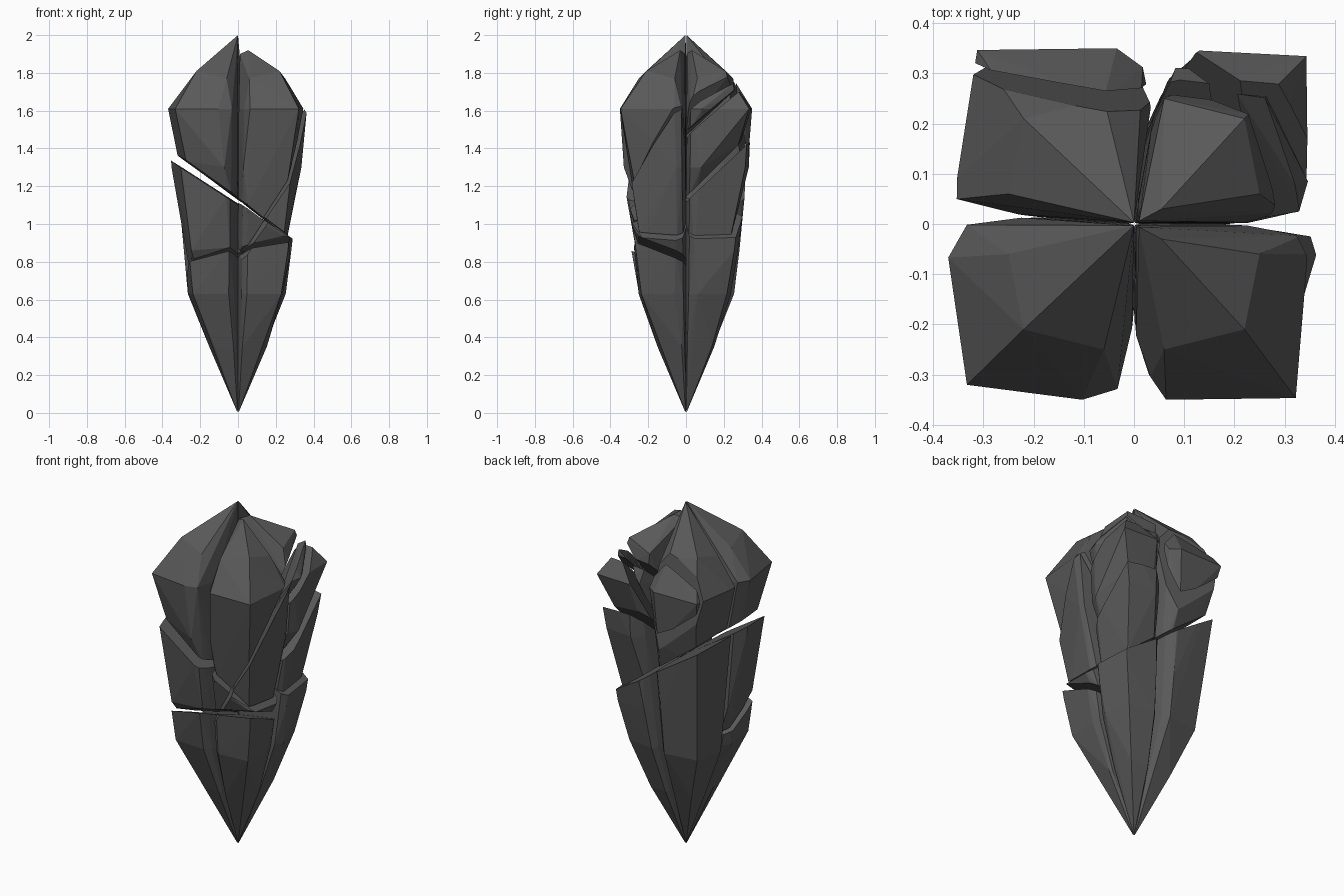
import bpy, bmesh, random
from mathutils import Vector

random.seed(7)
cube = bpy.data.objects.get("Cube")
if cube:
    bpy.data.objects.remove(cube)

stone = bpy.data.materials.new("dark_grey_stone")
stone.use_nodes = True
GREY = (0.1, 0.1, 0.1, 1)
stone.diffuse_color = GREY
bsdf = stone.node_tree.nodes["Principled BSDF"]
bsdf.inputs["Base Color"].default_value = GREY
bsdf.inputs["Roughness"].default_value = 0.9


def hull(points):
    """Convex chunk of rock around the points."""
    bm = bmesh.new()
    for p in points:
        bm.verts.new(p)
    out = bmesh.ops.convex_hull(bm, input=bm.verts[:])
    loose = {g for g in out["geom_interior"] + out["geom_unused"]
             if isinstance(g, bmesh.types.BMVert)}
    bmesh.ops.delete(bm, geom=list(loose), context='VERTS')
    return bm


def half(points, co, no, pinch):
    """Corner points on the inner side of a plane, cut edge drawn inward."""
    bm = hull(points)
    bmesh.ops.bisect_plane(bm, geom=bm.verts[:] + bm.edges[:] + bm.faces[:],
                           plane_co=co, plane_no=no, clear_outer=True)
    kept = []
    for v in bm.verts:
        p = v.co.copy()
        if abs((p - co).dot(no)) < 0.001:
            p.x *= pinch
            p.y *= pinch
        kept.append(p)
    bm.free()
    return kept


def crack(chunks, co, no, gap, pinch):
    """Split every chunk along a plane; the chunk above is undercut."""
    co, no = Vector(co), Vector(no).normalized()
    result = []
    for pts in chunks:
        for side in (1, -1):
            n = no * side
            tilt = Vector([random.uniform(-0.03, 0.03) for _ in range(3)])
            part = half(pts, co - n * gap, (n + tilt).normalized(),
                        pinch if n.z < 0 else 1)
            if len(part) > 3:
                result.append(part)
    return result


# Spindle silhouette: height and half width
RINGS = [(0.1, 0.042), (0.35, 0.148), (0.63, 0.252), (0.86, 0.282),
         (1.3, 0.332), (1.61, 0.36)]
# Quarter cross-section: squared corner, shallow side seam, deep front seam
SECTION = [(1, 0.2), (0.93, 0.06), (0.65, 0), (0.9, 0.9),
           (0.22, 0.98), (0.08, 0.86), (0, 0.6)]


def quarter(sx, sy):
    """One of the four tall columns that make up the rock."""
    pts = []
    for z, w in RINGS:
        for u, v in SECTION:
            wob = 0.02 * w / 0.35
            x = sx * (u * w + 0.005 * (z - 0.8)) + random.uniform(-wob, wob) * (u > 0.1)
            y = sy * (v * w + 0.004 * (z - 0.8)) + random.uniform(-wob, wob) * (v > 0.1)
            if u < 0.5 and y > 0:
                x += 0.1 * y * z      # rear seam drifts sideways
            if v < 0.1 and x < 0:
                y -= 0.07 * x         # right seam drifts backward
            pts.append((max(-0.37, min(0.365, x)), max(-0.35, min(0.35, y)), z))
    apex = (0, 0.003 * sy, 2) if sx < 0 else (0.055, 0.03 * sy, 1.92)
    pts += [(0.002 * sx, 0.002 * sy, 0), (0.01 * sx, 0.006 * sy, 1.9), apex,
            (0.22 * sx, 0.21 * sy, 1.81), (0.25 * sx, 0.06 * sy, 1.77),
            (0.06 * sx, 0.25 * sy, 1.77)]
    return pts


# Cracks: point, normal, half gap, undercut, and the columns they cross
EVERY = [(-1, -1), (1, -1), (-1, 1), (1, 1)]
CRACKS = [
    ((0, 0, 1.12), (0.67, 0, 1), 0.011, 0.9, EVERY),                  # long slanted break
    ((0, 0, 1.13), (0, -0.9, 1), 0.014, 0.86, [(1, 1)]),              # left side slope
    ((0, 0.09, 1.15), (0.76, 0.47, -0.43), 0.009, 0.95, [(1, -1), (1, 1)]),  # steep left slab
    ((0, 0, 1.45), (-0.1, -0.85, 1), 0.013, 0.93, [(1, 1)]),          # rear left ledge
    ((-0.16, 0.28, 1.65), (0.15, 1, 0.2), 0.014, 1, [(-1, 1)]),       # rear right plate
    ((0, -0.25, 0.86), (-0.2, 0.4, 1), 0.009, 0.92, [(-1, -1), (1, -1)]),    # front waist
]

NAMES = {-1: "right", 1: "left"}
DEPTH = {-1: "front", 1: "rear"}
for sx, sy in EVERY:
    chunks = [quarter(sx, sy)]
    for co, no, gap, pinch, where in CRACKS:
        if (sx, sy) in where:
            chunks = crack(chunks, co, no, gap, pinch)
    for i, pts in enumerate(chunks):
        bm = hull(pts)
        bmesh.ops.dissolve_limit(bm, angle_limit=0.02, verts=bm.verts[:], edges=bm.edges[:])
        bmesh.ops.recalc_face_normals(bm, faces=bm.faces[:])
        name = f"{DEPTH[sy]}_{NAMES[sx]}_rock_chunk_{i + 1}"
        mesh = bpy.data.meshes.new(name)
        bm.to_mesh(mesh)
        bm.free()
        mesh.materials.append(stone)
        bpy.context.collection.objects.link(bpy.data.objects.new(name, mesh))
